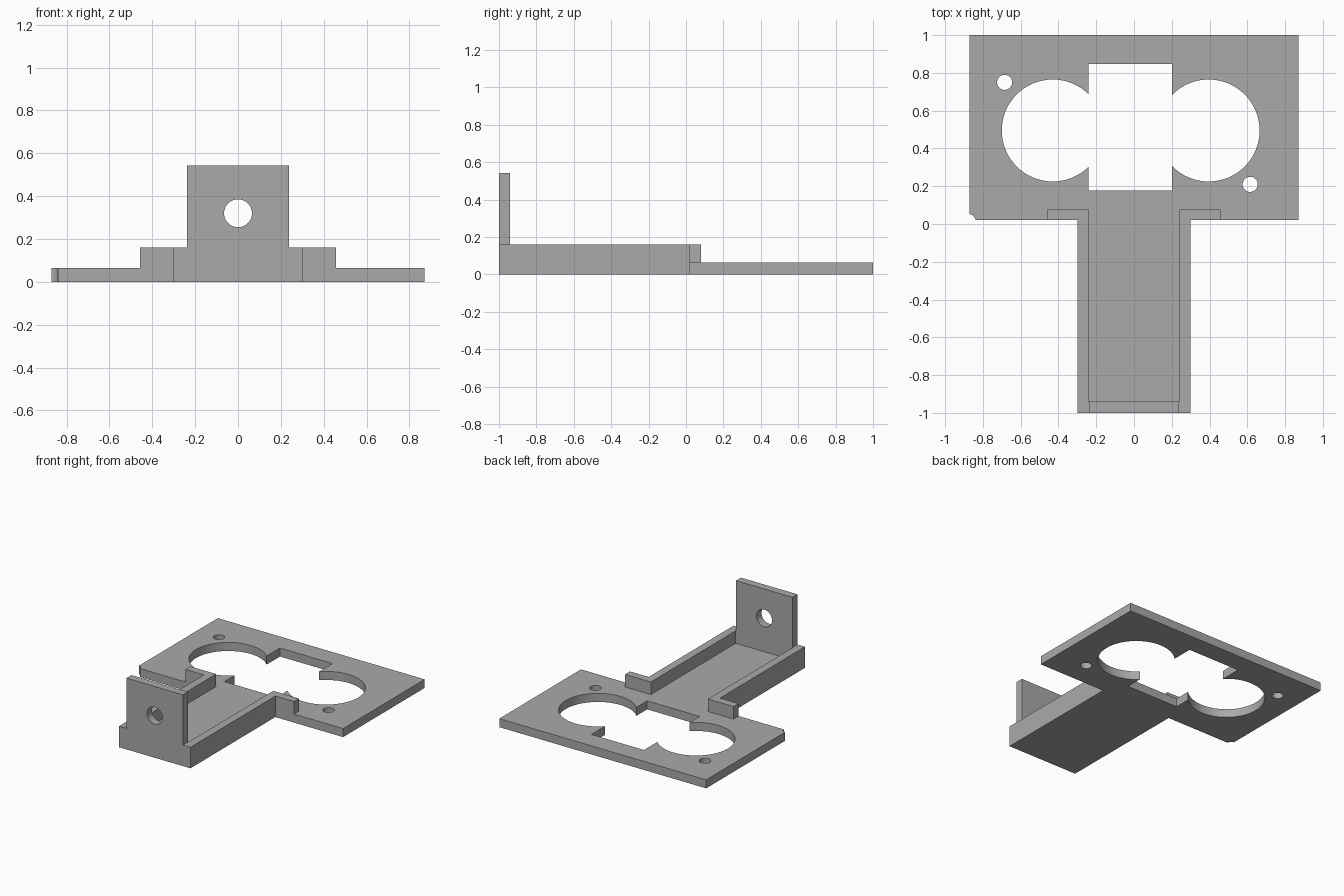
import bpy, bmesh, math
from mathutils import Matrix

if "Cube" in bpy.data.objects:
    bpy.data.objects.remove(bpy.data.objects["Cube"])

grey = bpy.data.materials.new("plain_grey")
grey.use_nodes = True
grey.diffuse_color = (0.4, 0.4, 0.4, 1)
grey.node_tree.nodes["Principled BSDF"].inputs["Base Color"].default_value = (0.4, 0.4, 0.4, 1)

THICK = 0.065   # plate thickness
RAIL = 0.16     # rail height


def finish(name, bm):
    bmesh.ops.recalc_face_normals(bm, faces=bm.faces)
    mesh = bpy.data.meshes.new(name)
    bm.to_mesh(mesh)
    bm.free()
    mesh.materials.append(grey)
    obj = bpy.data.objects.new(name, mesh)
    bpy.context.collection.objects.link(obj)
    return obj


def prism(name, outline, z0, z1):
    """Extrude a plan outline from z0 up to z1."""
    bm = bmesh.new()
    face = bm.faces.new([bm.verts.new((x, y, z0)) for x, y in outline])
    top = bmesh.ops.extrude_face_region(bm, geom=[face])["geom"]
    verts = [v for v in top if isinstance(v, bmesh.types.BMVert)]
    bmesh.ops.translate(bm, verts=verts, vec=(0, 0, z1 - z0))
    return finish(name, bm)


def box(name, x0, x1, y0, y1, z0, z1):
    return prism(name, [(x0, y0), (x1, y0), (x1, y1), (x0, y1)], z0, z1)


def cylinder(name, centre, radius, axis="Z"):
    bm = bmesh.new()
    turn = Matrix.Rotation(math.pi / 2, 4, "X") if axis == "Y" else Matrix()
    bmesh.ops.create_cone(bm, cap_ends=True, segments=64, radius1=radius, radius2=radius,
                          depth=0.4, matrix=Matrix.Translation(centre) @ turn)
    return finish(name, bm)


def combine(target, other, operation):
    """Apply a boolean and discard the second object."""
    bpy.context.view_layer.objects.active = target
    mod = target.modifiers.new("boolean", "BOOLEAN")
    mod.object, mod.operation, mod.solver = other, operation, "EXACT"
    bpy.ops.object.modifier_apply(modifier=mod.name)
    bpy.data.objects.remove(other)


# T-shaped base: wide mounting plate and arm floor
half = [(0.3, -1), (0.3, 0.02), (0.87, 0.02), (0.87, 1)]
bracket = prism("sensor_bracket", half + [(-x, y) for x, y in reversed(half)], 0, THICK)

# Two round openings joined by a rectangular one
combine(bracket, box("middle_cutter", -0.24, 0.202, 0.178, 0.847, -0.1, 0.2), "DIFFERENCE")
for x in (-0.43, 0.395):
    combine(bracket, cylinder("opening_cutter", (x, 0.495, 0), 0.27), "DIFFERENCE")

# Screw holes and the nibbled corner
for x, y, r in ((-0.685, 0.75, 0.04), (0.615, 0.21, 0.04), (-0.877, 0.015, 0.038)):
    combine(bracket, cylinder("screw_cutter", (x, y, 0), r), "DIFFERENCE")

# Side rails with outward feet, mirrored left and right
rail = [(0.24, -1), (0.3, -1), (0.3, 0.02), (0.457, 0.02), (0.457, 0.08), (0.24, 0.08)]
for side in (1, -1):
    combine(bracket, prism("side_rail", [(side * x, y) for x, y in rail], THICK, RAIL), "UNION")

# Upright front tab with its round hole
combine(bracket, box("front_foot", -0.24, 0.24, -1, -0.94, THICK, RAIL), "UNION")
combine(bracket, box("front_tab", -0.237, 0.237, -1, -0.94, RAIL, 0.542), "UNION")
combine(bracket, cylinder("tab_cutter", (0, -0.97, 0.32), 0.065, "Y"), "DIFFERENCE")

# Smooth the round walls, keep the edges sharp
bpy.ops.object.select_all(action="DESELECT")
bracket.select_set(True)
bpy.context.view_layer.objects.active = bracket
bpy.ops.object.shade_smooth_by_angle(angle=math.radians(30))
